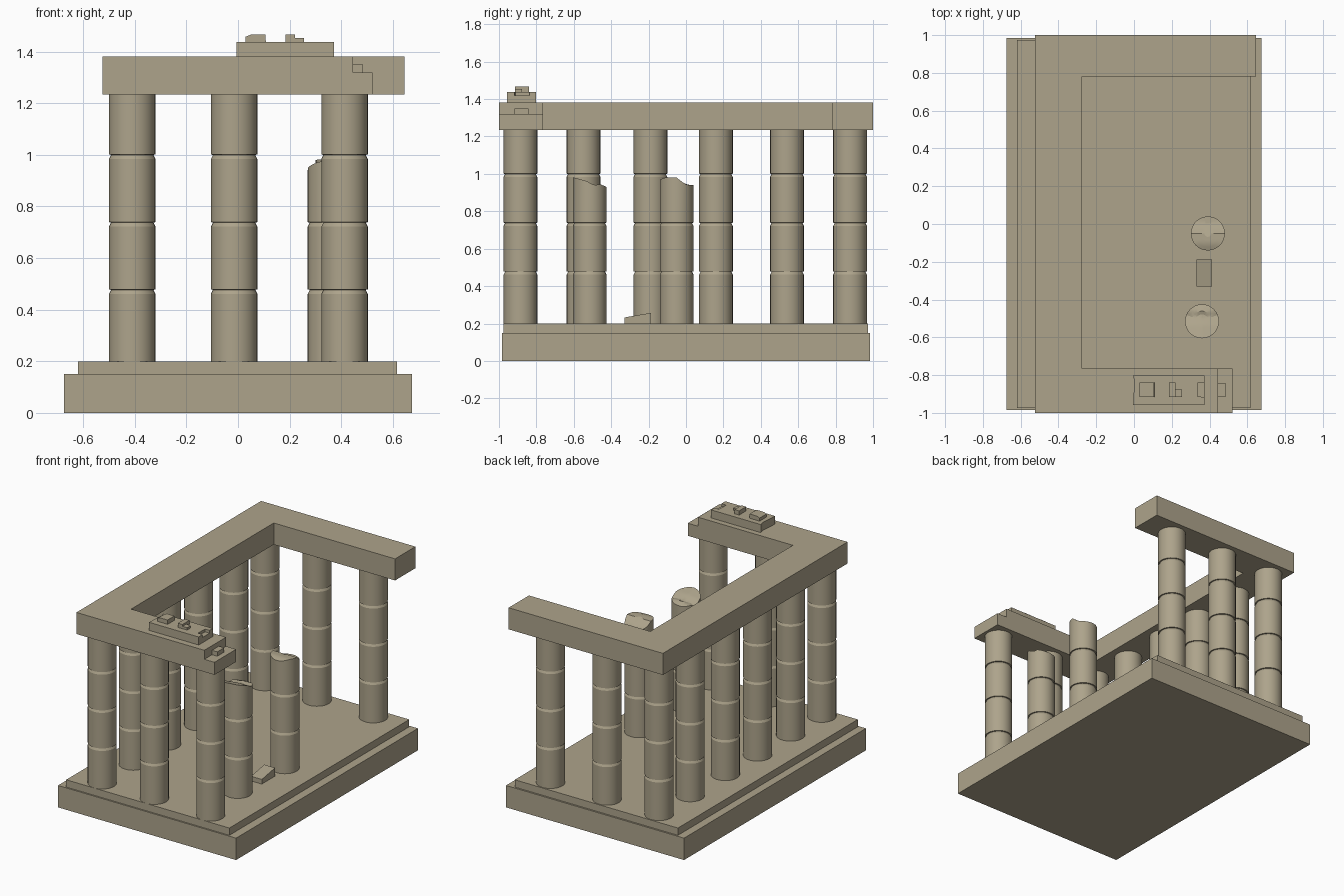
import bpy, bmesh, math

if "Cube" in bpy.data.objects:
    bpy.data.objects.remove(bpy.data.objects["Cube"])

stone = bpy.data.materials.new("stone")
stone.diffuse_color = (0.42, 0.37, 0.26, 1)
stone.use_nodes = True
stone.node_tree.nodes["Principled BSDF"].inputs["Base Color"].default_value = stone.diffuse_color
R, SEG = 0.09, 32
columns = []


def finish(name, bm):
    bmesh.ops.recalc_face_normals(bm, faces=bm.faces)
    me = bpy.data.meshes.new(name)
    bm.to_mesh(me)
    bm.free()
    ob = bpy.data.objects.new(name, me)
    ob.data.materials.append(stone)
    bpy.context.collection.objects.link(ob)
    return ob


def prism(name, pts, depth):
    """Extrude a planar outline (3D points) along a vector."""
    bm = bmesh.new()
    face = bm.faces.new([bm.verts.new(p) for p in pts])
    ext = bmesh.ops.extrude_face_region(bm, geom=[face])["geom"]
    bmesh.ops.translate(bm, vec=depth, verts=[g for g in ext if isinstance(g, bmesh.types.BMVert)])
    return finish(name, bm)


def box(name, x0, x1, y0, y1, z0, z1):
    return prism(name, [(x0, y0, z0), (x1, y0, z0), (x1, y1, z0), (x0, y1, z0)], (0, 0, z1 - z0))


def interp(table, u):
    for (a, za), (b, zb) in zip(table, table[1:]):
        if u <= b:
            return za + (zb - za) * max(0, u - a) / (b - a)
    return table[-1][1]


def column(name, x, y, broken=None, lean=0):
    """Lathe of stacked drums; a broken column ends in an uneven top."""
    prof = [(0.2, R)]
    joints = (0.477, 0.738) if broken else (0.477, 0.738, 1.0)
    for z in joints:
        prof += [(z - 0.016, R), (z, R - 0.008), (z + 0.001, R)]
    if not broken:
        prof.append((1.234, R))
    else:
        prof += [(None, R * k) for k in (1, 0.8, 0.6, 0.4, 0.2)]
    bm = bmesh.new()
    rings = []
    for z, r in prof:
        ring = []
        for i in range(SEG):
            a = 2 * math.pi * i / SEG
            dx, dy = r * math.cos(a), r * math.sin(a)
            h = z if z is not None else interp(broken, dy / R) + lean * min(0, dx / R)
            ring.append(bm.verts.new((x + dx, y + dy, h)))
        rings.append(ring)
    for lo, hi in zip(rings, rings[1:]):
        for i in range(SEG):
            j = (i + 1) % SEG
            bm.faces.new((lo[i], lo[j], hi[j], hi[i]))
    bm.faces.new(rings[0][::-1])
    bm.faces.new(rings[-1])
    columns.append(finish(name, bm))


# stepped platform
box("platform_base", -0.675, 0.675, -0.985, 0.985, 0, 0.15)
box("platform_step", -0.62, 0.617, -0.975, 0.973, 0.15, 0.2)

# standing columns: left row, then the rest of the front and back rows
for i, y in enumerate((-0.885, -0.548, -0.19, 0.16, 0.54, 0.877)):
    column(f"left_column_{i + 1}", -0.41, y)
for row, y in (("front", -0.885), ("back", 0.877)):
    column(row + "_middle_column", -0.015, y)
    column(row + "_right_column", 0.413, y)

# broken columns
column("broken_column_front", 0.36, -0.515,
       [(-1, 0.982), (-0.2, 0.962), (0.3, 0.938), (0.6, 0.946), (1, 0.93)], 0.012)
column("broken_column_rear", 0.391, -0.05,
       [(-1, 0.97), (-0.6, 0.982), (0, 0.98), (0.3, 0.958), (0.6, 0.942), (1, 0.94)])

# C-shaped entablature with a broken front end
outline = [(0.445, -1), (0.445, -0.765), (-0.275, -0.765), (-0.275, 0.78),
           (0.645, 0.78), (0.645, 1), (-0.525, 1), (-0.525, -1)]
prism("entablature", [(x, y, 1.234) for x, y in outline], (0, 0, 0.148))
box("entablature_broken_end", 0.445, 0.522, -1, -0.765, 1.234, 1.32)
box("broken_end_stub", 0.445, 0.485, -0.917, -0.843, 1.32, 1.35)

# cornice remnant, notched at its right end, with rubble on top
notched = [(-0.005, -0.957), (0.372, -0.957), (0.372, -0.917), (0.335, -0.912),
           (0.338, -0.84), (0.372, -0.838), (0.372, -0.803), (-0.005, -0.803),
           (0.004, -0.84), (-0.002, -0.9)]
prism("cornice_remnant", [(x, y, 1.382) for x, y in notched], (0, 0, 0.055))
box("cornice_notch_floor", 0.335, 0.372, -0.917, -0.838, 1.382, 1.418)
prism("rubble_large", [(0.03, -0.915, 1.437), (0.108, -0.915, 1.437), (0.106, -0.915, 1.466),
                       (0.05, -0.915, 1.466), (0.03, -0.915, 1.458)], (0, 0.075, 0))
box("rubble_tall", 0.185, 0.22, -0.915, -0.84, 1.437, 1.466)
box("rubble_small", 0.22, 0.255, -0.915, -0.876, 1.437, 1.453)

# fallen wedge on the floor
prism("fallen_wedge", [(0.33, -0.33, 0.2), (0.33, -0.187, 0.2), (0.33, -0.187, 0.257),
                       (0.33, -0.33, 0.232)], (0.082, 0, 0))

# smooth shafts with crisp joints
for ob in columns:
    ob.select_set(True)
bpy.context.view_layer.objects.active = columns[0]
bpy.ops.object.shade_smooth_by_angle(angle=math.radians(20))
